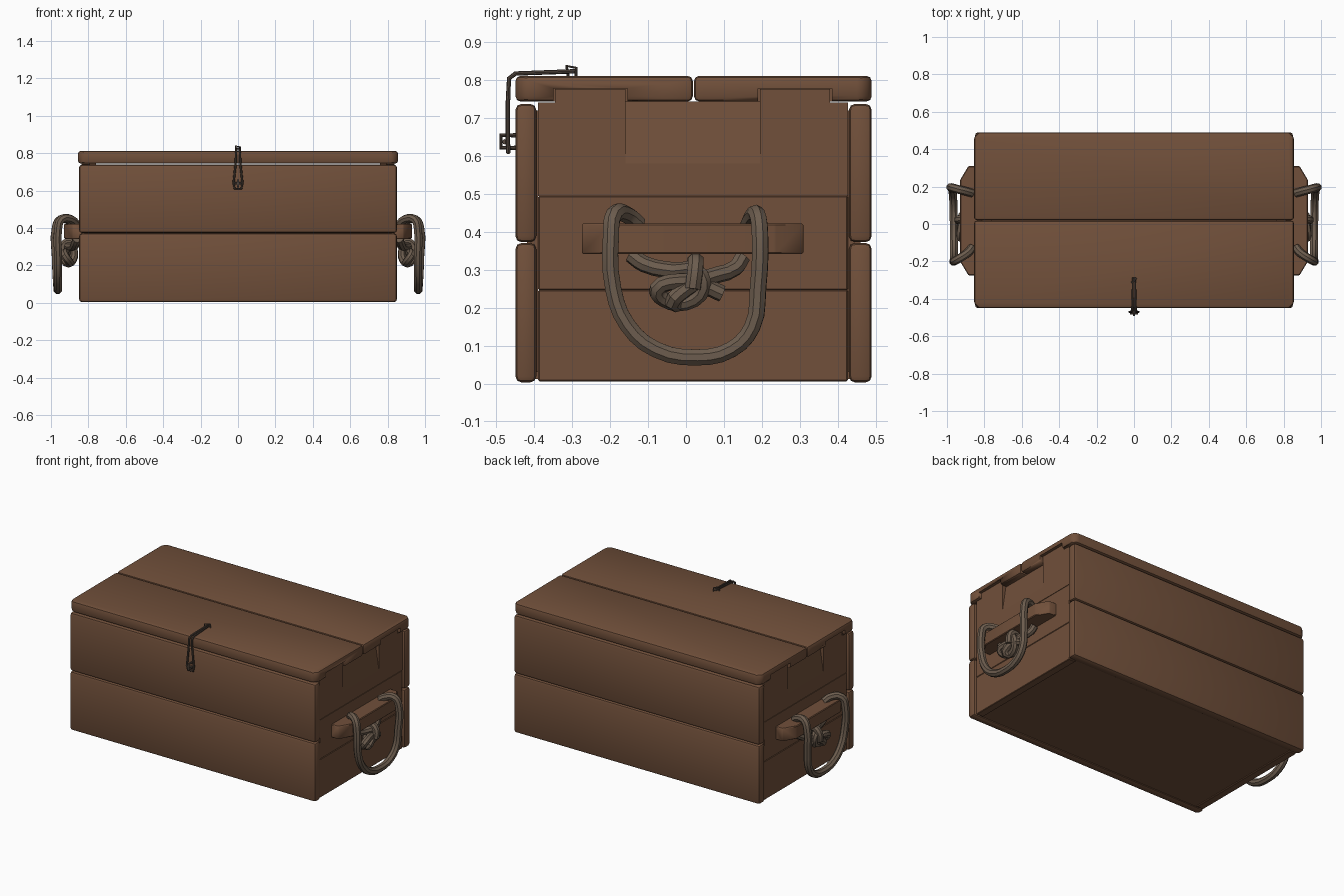
import bpy, bmesh, math
from mathutils import Vector

cube = bpy.data.objects.get("Cube")
if cube:
    bpy.data.objects.remove(cube, do_unlink=True)


def material(name, rgb):
    m = bpy.data.materials.new(name)
    m.use_nodes = True
    m.diffuse_color = (*rgb, 1)
    m.node_tree.nodes["Principled BSDF"].inputs["Base Color"].default_value = (*rgb, 1)
    return m


WOOD = material("brown wood", (0.165, 0.080, 0.043))
ROPE = material("grey brown rope", (0.150, 0.108, 0.076))
IRON = material("dull iron", (0.085, 0.062, 0.048))


def activate(ob):
    bpy.ops.object.select_all(action='DESELECT')
    ob.select_set(True)
    bpy.context.view_layer.objects.active = ob


def finish(ob, mat, bevel=0, segments=2):
    ob.data.materials.append(mat)
    activate(ob)
    if bevel:
        mod = ob.modifiers.new("rounded edges", 'BEVEL')
        mod.width, mod.segments = bevel, segments
        bpy.ops.object.modifier_apply(modifier=mod.name)
    bpy.ops.object.shade_smooth_by_angle(angle=math.radians(35))
    return ob


def prism(name, points, offset, mat=WOOD, bevel=0, segments=2):
    """Extrude a planar outline of 3D points along an offset."""
    bm = bmesh.new()
    face = bm.faces.new([bm.verts.new(p) for p in points])
    ext = bmesh.ops.extrude_face_region(bm, geom=[face])
    bmesh.ops.translate(bm, vec=Vector(offset),
                        verts=[g for g in ext["geom"] if isinstance(g, bmesh.types.BMVert)])
    bmesh.ops.recalc_face_normals(bm, faces=bm.faces[:])
    mesh = bpy.data.meshes.new(name)
    bm.to_mesh(mesh)
    bm.free()
    ob = bpy.data.objects.new(name, mesh)
    bpy.context.collection.objects.link(ob)
    return finish(ob, mat, bevel, segments)


def box(name, x, y, z, mat=WOOD, bevel=0, segments=2):
    pts = [(x[0], y[0], z[0]), (x[1], y[0], z[0]), (x[1], y[1], z[0]), (x[0], y[1], z[0])]
    return prism(name, pts, (0, 0, z[1] - z[0]), mat, bevel, segments)


def cord(name, points, radius, mat, closed=False, smooth=True):
    cu = bpy.data.curves.new(name, 'CURVE')
    cu.dimensions = '3D'
    cu.bevel_depth, cu.bevel_resolution = radius, 2
    cu.resolution_u, cu.use_fill_caps = (3 if smooth else 1), True
    sp = cu.splines.new('BEZIER')
    sp.bezier_points.add(len(points) - 1)
    for bp, p in zip(sp.bezier_points, points):
        bp.co = p
        bp.handle_left_type = bp.handle_right_type = 'AUTO' if smooth else 'VECTOR'
    sp.use_cyclic_u = closed
    ob = bpy.data.objects.new(name, cu)
    bpy.context.collection.objects.link(ob)
    activate(ob)
    bpy.ops.object.convert(target='MESH')
    return finish(bpy.context.object, mat)


HALF, WALL = 0.85, 0.838
TABS = ((-0.345, -0.16), (0.195, 0.38))

# Front and back planks
for side, y in (("front", (-0.45, -0.395)), ("back", (0.43, 0.49))):
    for level, z in (("lower", (0.003, 0.371)), ("upper", (0.373, 0.738))):
        box(f"{side}_{level}_plank", (-HALF, HALF), y, z, bevel=0.016)
    # Backing keeps the plank joint closed
    inner = (-0.42, -0.39) if side == "front" else (0.425, 0.46)
    box(f"{side}_backing", (-0.82, 0.82), inner, (0.03, 0.72))

# Floor
box("floor", (-0.81, 0.81), (-0.4, 0.435), (0.012, 0.05))

# Lid boards, notched at the ends for the wall tabs
for name, y in (("lid_front_board", (-0.45, 0.018)), ("lid_back_board", (0.021, 0.49))):
    z0, z1 = 0.744, 0.812
    outer, inner = (y[0], y[1]) if y[0] < -0.1 else (y[1], y[0])
    s = 1 if inner > outer else -1
    outline = [(-0.83, outer), (0.83, outer), (0.855, outer + s * 0.025), (0.855, inner),
               (-0.855, inner), (-0.855, outer + s * 0.025)]
    lid = prism(name, [(px, py, z0) for px, py in outline], (0, 0, z1 - z0), bevel=0.014)
    for end in (-1, 1):
        for tab in TABS:
            if y[0] < tab[0] and tab[1] < y[1]:
                cutter = box("notch_cutter", sorted((end * 0.79, end * 0.9)),
                             (tab[0] - 0.005, tab[1] + 0.005), (0.7, 0.779))
                cutter.hide_render = True
                activate(lid)
                mod = lid.modifiers.new("notch", 'BOOLEAN')
                mod.operation, mod.solver, mod.object = 'DIFFERENCE', 'EXACT', cutter
                bpy.ops.object.modifier_apply(modifier=mod.name)
                bpy.data.objects.remove(cutter, do_unlink=True)

for s, side in ((1, "left"), (-1, "right")):
    def xr(a, b):
        return sorted((s * a, s * b))

    # End wall planks
    box(f"{side}_lower_end_plank", xr(0.79, WALL), (-0.39, 0.427), (0.006, 0.247), bevel=0.003, segments=1)
    box(f"{side}_middle_end_plank", xr(0.79, WALL), (-0.39, 0.427), (0.247, 0.495), bevel=0.003, segments=1)
    box(f"{side}_upper_end_plank", xr(0.79, WALL), (-0.39, 0.427), (0.495, 0.58))
    for tag, y, tab in (("front", (-0.39, -0.16), TABS[0]), ("back", (0.195, 0.427), TABS[1])):
        box(f"{side}_{tag}_end_shoulder", xr(0.79, WALL), y, (0.58, 0.742))
        box(f"{side}_{tag}_wall_tab", xr(0.79, WALL), tab, (0.742, 0.777))
    # Worn hollow between the tabs
    hollow = [(0.76, 0.58), (WALL, 0.58), (WALL - 0.025, 0.744), (0.76, 0.744)]
    prism(f"{side}_end_hollow", [(s * a, -0.16, z) for a, z in hollow], (0, 0.355, 0))

    # Handle cleat with tapered ends
    cleat = [(WALL - 0.01, -0.275), (0.885, -0.275), (0.93, -0.20),
             (0.93, 0.235), (0.885, 0.31), (WALL - 0.01, 0.31)]
    prism(f"{side}_handle_cleat", [(s * a, y, 0.342) for a, y in cleat], (0, 0, 0.08), bevel=0.004, segments=1)

    # Rope handle hanging over the cleat
    loop = [(0.865, -0.125, 0.42), (0.89, -0.155, 0.445), (0.945, -0.19, 0.445), (0.962, -0.198, 0.39),
            (0.962, -0.192, 0.25), (0.962, -0.155, 0.155), (0.963, -0.08, 0.09), (0.964, 0.03, 0.069),
            (0.966, 0.12, 0.09), (0.97, 0.175, 0.15), (0.974, 0.19, 0.25), (0.974, 0.195, 0.4),
            (0.95, 0.188, 0.445), (0.9, 0.175, 0.44), (0.865, 0.165, 0.42)]
    cord(f"{side}_rope_loop", [(s * a, y, z) for a, y, z in loop], 0.023, ROPE)

    # Knot joining the rope ends below the cleat
    strand_a = [(0.862, -0.145, 0.34), (0.872, -0.11, 0.315), (0.885, -0.03, 0.298), (0.918, 0.03, 0.295),
                (0.915, 0.045, 0.255), (0.9, 0.0, 0.215), (0.905, -0.06, 0.225), (0.925, -0.075, 0.25),
                (0.925, -0.03, 0.268), (0.908, 0.04, 0.26), (0.9, 0.095, 0.237)]
    strand_b = [(0.862, 0.15, 0.335), (0.872, 0.13, 0.305), (0.9, 0.06, 0.28), (0.925, 0.0, 0.25),
                (0.92, -0.035, 0.215), (0.885, 0.0, 0.225), (0.88, 0.02, 0.29), (0.9, 0.025, 0.325),
                (0.935, 0.025, 0.305), (0.937, 0.018, 0.25)]
    for n, strand in (("front", strand_a), ("back", strand_b)):
        cord(f"{side}_{n}_knot_strand", [(s * a, y, z) for a, y, z in strand], 0.022, ROPE)

# Wire hasp bent over the lid edge
wire = [(-0.29, 0.006, 0.824), (-0.45, 0.009, 0.818), (-0.467, 0.01, 0.805),
        (-0.47, 0.013, 0.74), (-0.47, 0.024, 0.64), (-0.469, 0.018, 0.61)]
half = [(x, y, z) for y, x, z in wire]
cord("hasp_wire", half + [(-x, y, z) for x, y, z in reversed(half)], 0.006, IRON, closed=True, smooth=False)

# Staples holding the hasp at the lid and at the front
cord("lid_staple", [(-0.012, -0.31, 0.805), (-0.012, -0.315, 0.838), (0.012, -0.29, 0.833),
                    (0.012, -0.29, 0.805)], 0.004, IRON, smooth=False)
cord("front_staple", [(0, -0.44, 0.655), (0, -0.488, 0.655), (0, -0.488, 0.622), (0, -0.44, 0.622)],
     0.006, IRON, smooth=False)
cord("front_pin", [(-0.022, -0.478, 0.638), (0.022, -0.478, 0.638)], 0.007, IRON, smooth=False)
